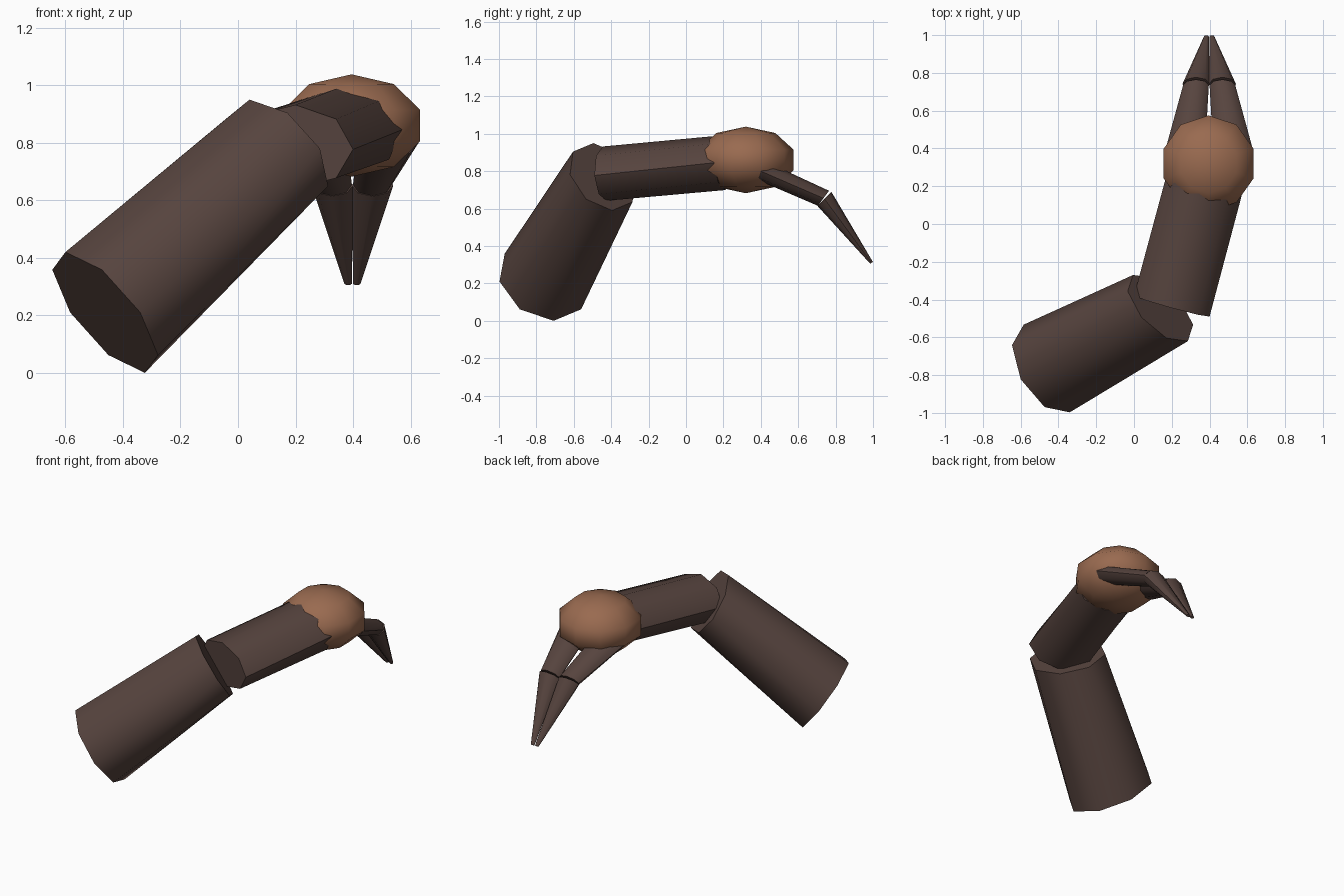
import bpy, bmesh, math
from mathutils import Vector

cube = bpy.data.objects.get("Cube")
if cube:
    bpy.data.objects.remove(cube, do_unlink=True)


def make_material(name, rgb):
    mat = bpy.data.materials.new(name)
    mat.use_nodes = True
    color = (*rgb, 1.0)
    mat.diffuse_color = color
    mat.node_tree.nodes["Principled BSDF"].inputs["Base Color"].default_value = color
    return mat


dark_brown = make_material("dark brown", (0.095, 0.058, 0.049))
copper_brown = make_material("copper brown", (0.32, 0.145, 0.08))


def finish(bm, name, mat):
    bmesh.ops.recalc_face_normals(bm, faces=bm.faces)
    mesh = bpy.data.meshes.new(name)
    bm.to_mesh(mesh)
    bm.free()
    mesh.materials.append(mat)
    obj = bpy.data.objects.new(name, mesh)
    bpy.context.collection.objects.link(obj)
    bpy.ops.object.select_all(action='DESELECT')
    obj.select_set(True)
    bpy.context.view_layer.objects.active = obj
    bpy.ops.object.shade_smooth_by_angle(angle=math.radians(55))
    return obj


def limb(name, start, end, mat, sides=8):
    """Capped tube between two elliptic rings, each given as centre and two half-axes."""
    bm = bmesh.new()
    rings = []
    for centre, u, v in (start, end):
        c, u, v = Vector(centre), Vector(u), Vector(v)
        angles = [2 * math.pi * i / sides for i in range(sides)]
        rings.append([bm.verts.new(c + u * math.cos(a) + v * math.sin(a)) for a in angles])
        bm.faces.new(rings[-1])
    for i in range(sides):
        j = (i + 1) % sides
        bm.faces.new((rings[0][i], rings[0][j], rings[1][j], rings[1][i]))
    return finish(bm, name, mat)


# Upper arm, its far end tilted into the elbow
limb("upper_arm",
     ((-0.462, -0.765, 0.21), (0.122, -0.232, 0), (-0.138, -0.057, 0.21)),
     ((0.14, -0.445, 0.77), (0.145, -0.175, 0.01), (-0.1, -0.05, 0.18)), dark_brown)

# Flattened forearm
limb("forearm",
     ((0.2, -0.435, 0.787), (0.2, -0.055, -0.01), (0, -0.01, 0.145)),
     ((0.37, 0.2, 0.845), (0.2, -0.05, 0), (-0.02, -0.01, 0.146)), dark_brown)

# Hand ball
bm = bmesh.new()
bmesh.ops.create_uvsphere(bm, u_segments=10, v_segments=5, radius=1)
bmesh.ops.scale(bm, vec=(0.263, 0.268, 0.178), verts=bm.verts)
bmesh.ops.translate(bm, vec=(0.395, 0.32, 0.86), verts=bm.verts)
finish(bm, "hand", copper_brown)

# Two mirrored claws, each with two segments
MID = 0.398
for side, sign in (("left", 1), ("right", -1)):
    limb(side + "_claw_base",
         ((MID + sign * 0.125, 0.41, 0.80), (0.105, -0.01 * sign, 0), (0, 0.02, 0.05)),
         ((MID + sign * 0.07, 0.735, 0.655), (0.068, 0, 0), (0, 0.03, 0.04)), dark_brown)
    limb(side + "_claw_tip",
         ((MID + sign * 0.07, 0.74, 0.652), (0.072, 0, 0), (0, 0.037, 0.038)),
         ((MID + sign * 0.015, 0.992, 0.31), (0.013, 0, 0), (0, 0.007, 0.005)), dark_brown)
